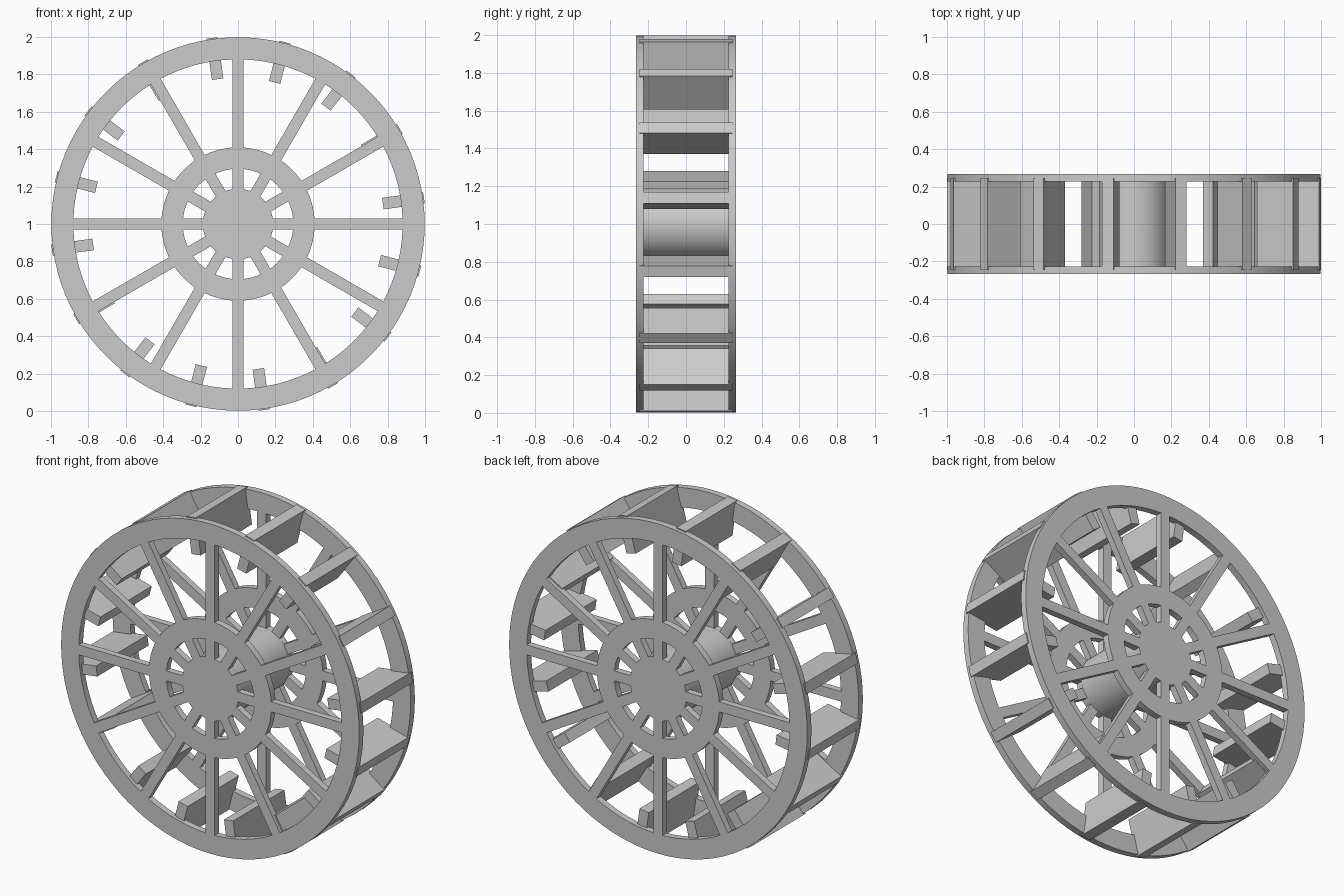
import bpy
from math import sin, cos, asin, pi, radians

cube = bpy.data.objects.get("Cube")
if cube:
    bpy.data.objects.remove(cube, do_unlink=True)

# Dimensions
SPOKES, PADDLES = 12, 16
RIM_OUT, RIM_IN = 0.998, 0.88
RING_OUT, RING_IN = 0.41, 0.295
HUB = 0.188
SPOKE_HALF = 0.03
SIDE_Y, SIDE_HALF = 0.246, 0.02
CENTRE_Z = 1.0

grey = bpy.data.materials.new("plain_grey")
grey.use_nodes = True
grey.diffuse_color = (0.6, 0.6, 0.6, 1)
grey.node_tree.nodes["Principled BSDF"].inputs["Base Color"].default_value = (0.6, 0.6, 0.6, 1)


def select_only(obj):
    bpy.ops.object.select_all(action='DESELECT')
    obj.select_set(True)
    bpy.context.view_layer.objects.active = obj


def arc(radius, start, end, steps):
    return [(radius * cos(start + (end - start) * i / steps),
             radius * sin(start + (end - start) * i / steps)) for i in range(steps + 1)]


def window(index, r_in, r_out):
    """Outline of the gap between two neighbouring parallel-sided spokes."""
    a = index * 2 * pi / SPOKES
    b = a + 2 * pi / SPOKES
    trim_in, trim_out = asin(SPOKE_HALF / r_in), asin(SPOKE_HALF / r_out)
    return (arc(r_in, a + trim_in, b - trim_in, 6)
            + arc(r_out, b - trim_out, a + trim_out, 8))


def side_wheel(name, y):
    """Flat wheel: rim, ring, hub plate and spokes cut from one disc."""
    curve = bpy.data.curves.new(name, 'CURVE')
    curve.dimensions = '2D'
    curve.fill_mode = 'BOTH'
    curve.extrude = SIDE_HALF
    outlines = [arc(RIM_OUT, 0, 2 * pi, 96)[:-1]]
    for i in range(SPOKES):
        outlines.append(window(i, HUB, RING_IN))
        outlines.append(window(i, RING_OUT, RIM_IN))
    for points in outlines:
        spline = curve.splines.new('POLY')
        spline.points.add(len(points) - 1)
        for target, (u, v) in zip(spline.points, points):
            target.co = (u, v, 0, 1)
        spline.use_cyclic_u = True
    obj = bpy.data.objects.new(name, curve)
    bpy.context.collection.objects.link(obj)
    obj.rotation_euler.x = pi / 2
    obj.location = (0, y, CENTRE_Z)
    select_only(obj)
    bpy.ops.object.convert(target='MESH')
    obj = bpy.context.object
    obj.data.materials.clear()
    obj.data.materials.append(grey)
    bpy.ops.object.shade_smooth_by_angle()


# Two side wheels
side_wheel("front_side_wheel", -SIDE_Y)
side_wheel("back_side_wheel", SIDE_Y)

# Central drum joining the side wheels
bpy.ops.mesh.primitive_cylinder_add(vertices=64, radius=HUB, depth=2 * SIDE_Y,
                                    location=(0, 0, CENTRE_Z), rotation=(pi / 2, 0, 0))
drum = bpy.context.object
drum.name = "hub_drum"
drum.data.materials.append(grey)
bpy.ops.object.shade_smooth_by_angle()

# Radial paddles, let into both rims
PADDLE_IN, PADDLE_OUT = 0.782, 1.004
for i in range(PADDLES):
    angle = radians(8) + i * 2 * pi / PADDLES
    mid = (PADDLE_IN + PADDLE_OUT) / 2
    bpy.ops.mesh.primitive_cube_add(size=1, location=(mid * cos(angle), 0, CENTRE_Z + mid * sin(angle)),
                                    rotation=(0, -angle, 0))
    paddle = bpy.context.object
    paddle.name = f"paddle_{i + 1}"
    paddle.scale = (PADDLE_OUT - PADDLE_IN, 0.49, 0.062)
    paddle.data.materials.append(grey)
